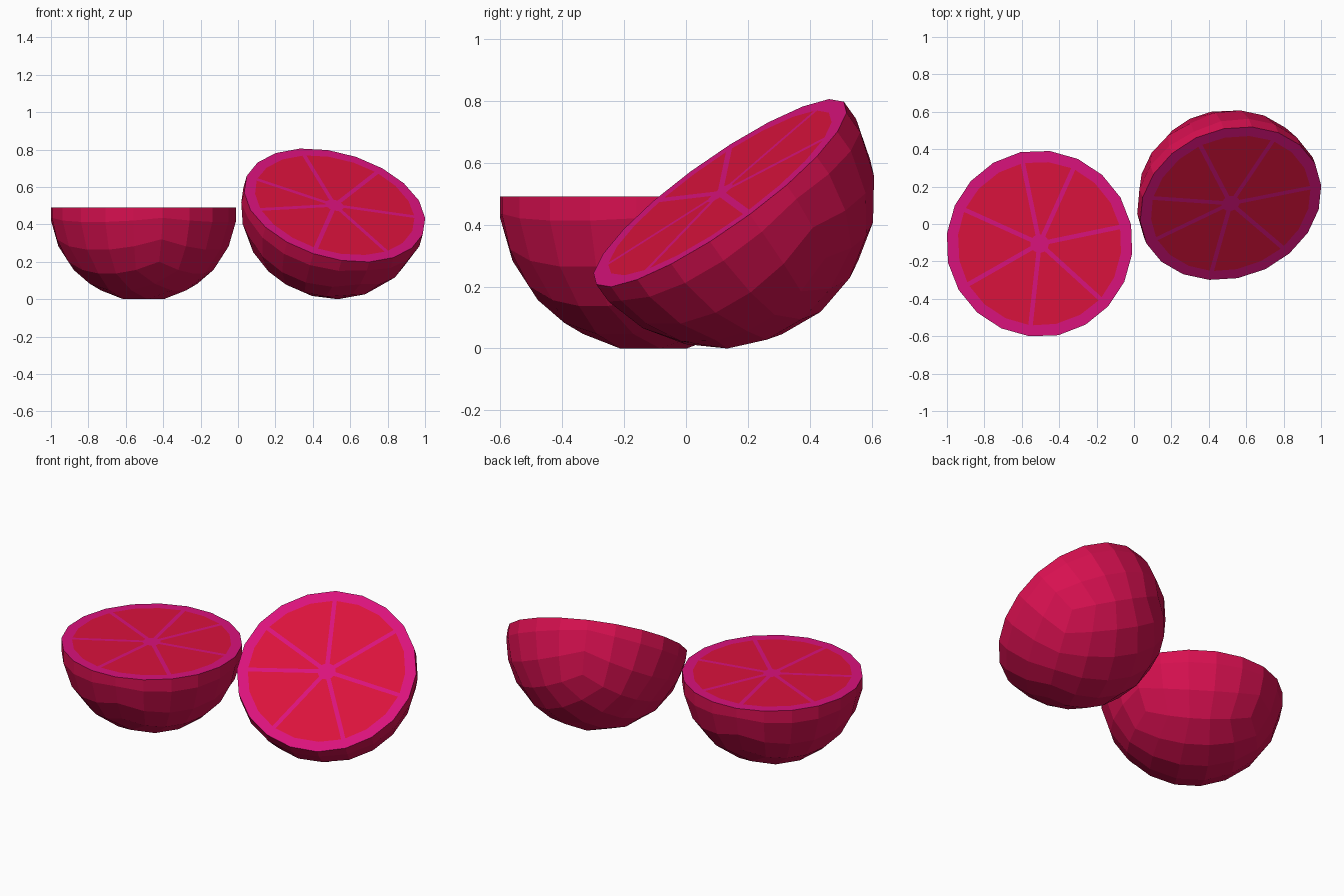
import bpy, bmesh, math
from mathutils import Vector, Matrix

if "Cube" in bpy.data.objects:
    bpy.data.objects.remove(bpy.data.objects["Cube"])

R = 0.503                      # sphere radius
SIDES = 20                     # rim sides
SPOKES = [0, 3, 6, 9, 12, 15, 18]   # rim corners where membranes end
RING, HUB, HALF_W = 0.438, 0.05, 0.012


def material(name, rgb):
    m = bpy.data.materials.new(name)
    m.diffuse_color = (*rgb, 1)
    m.use_nodes = True
    m.node_tree.nodes["Principled BSDF"].inputs["Base Color"].default_value = m.diffuse_color
    return m


PEEL = material("peel_red", (0.68, 0.005, 0.08))
PITH = material("pith_magenta", (0.70, 0.006, 0.20))
FLESH = material("flesh_red", (0.70, 0.006, 0.045))


def polar(r, a):
    return Vector((r * math.cos(a), r * math.sin(a), 0))


def make_peel():
    # Rounded cube with equal-angle grid, cut in half; corner at azimuth 0
    bm = bmesh.new()
    bmesh.ops.create_cube(bm, size=2)
    bmesh.ops.subdivide_edges(bm, edges=bm.edges[:], cuts=4, use_grid_fill=True)
    for v in bm.verts:
        v.co = Vector([math.tan(c * math.pi / 4) for c in v.co]).normalized() * R
    bmesh.ops.rotate(bm, verts=bm.verts[:], matrix=Matrix.Rotation(-math.pi / 4, 3, 'Z'))
    bmesh.ops.bisect_plane(bm, geom=bm.verts[:] + bm.edges[:] + bm.faces[:],
                           plane_co=(0, 0, 0), plane_no=(0, 0, 1), clear_outer=True)
    rim = [v.co.copy() for v in bm.verts if abs(v.co.z) < 1e-4]
    rim.sort(key=lambda c: round(math.atan2(c.y, c.x), 3) % math.tau)
    return bm, rim


def make_cut(rim):
    # Flat cut: rim ring, membranes and hub (pith), and the wedges (flesh)
    pith, flesh = [], []
    step = math.tau / SIDES
    n = len(SPOKES)
    wedges = []
    for k, s in enumerate(SPOKES):
        e = SPOKES[k + 1] if k + 1 < n else SIDES + SPOKES[0]
        outer = []
        for i in range(s, e + 1):
            off = HALF_W / RING * ((i == s) - (i == e))
            outer.append(polar(RING, i * step + off))
        d = HALF_W / HUB
        tips = [polar(HUB, s * step + d), polar(HUB, e * step - d)]
        wedges.append((s, outer, tips))
        flesh.append([tips[0]] + outer + [tips[1]])
    for k, (s, outer, tips) in enumerate(wedges):
        for j in range(len(outer) - 1):
            pith.append([rim[(s + j) % SIDES], rim[(s + j + 1) % SIDES],
                         outer[j + 1], outer[j]])
        _, p_outer, p_tips = wedges[k - 1]
        pith.append([rim[s % SIDES], outer[0], p_outer[-1]])
        pith.append([p_outer[-1], outer[0], tips[0], p_tips[1]])
    pith.append([t for w in wedges for t in w[2]])
    return pith, flesh


def faces_to_bmesh(faces):
    bm = bmesh.new()
    for f in faces:
        bm.faces.new([bm.verts.new(c) for c in f])
    bmesh.ops.remove_doubles(bm, verts=bm.verts[:], dist=1e-5)
    bm.normal_update()
    for f in bm.faces:
        if f.normal.z < 0:
            f.normal_flip()
    return bm


def add_half(prefix, x, y, normal, spin):
    peel, rim = make_peel()
    pith, flesh = make_cut(rim)
    tilt = Vector((0, 0, 1)).rotation_difference(Vector(normal)).to_matrix().to_4x4()
    mat = tilt @ Matrix.Rotation(math.radians(spin), 4, 'Z')
    lift = -min((mat @ v.co).z for v in peel.verts)
    mat = Matrix.Translation((x, y, lift)) @ mat
    for part, bm, m in (("peel", peel, PEEL),
                        ("pith", faces_to_bmesh(pith), PITH),
                        ("flesh", faces_to_bmesh(flesh), FLESH)):
        bm.transform(mat)
        me = bpy.data.meshes.new(prefix + "_" + part)
        bm.to_mesh(me)
        bm.free()
        me.materials.append(m)
        ob = bpy.data.objects.new(prefix + "_" + part, me)
        bpy.context.collection.objects.link(ob)


# Left half lies level, right half leans to the front
add_half("level_half", -0.505, -0.105, (0, 0, 1), 101.7)
add_half("tilted_half", 0.517, 0.11, (0.225, -0.565, 0.793), 206.5)
